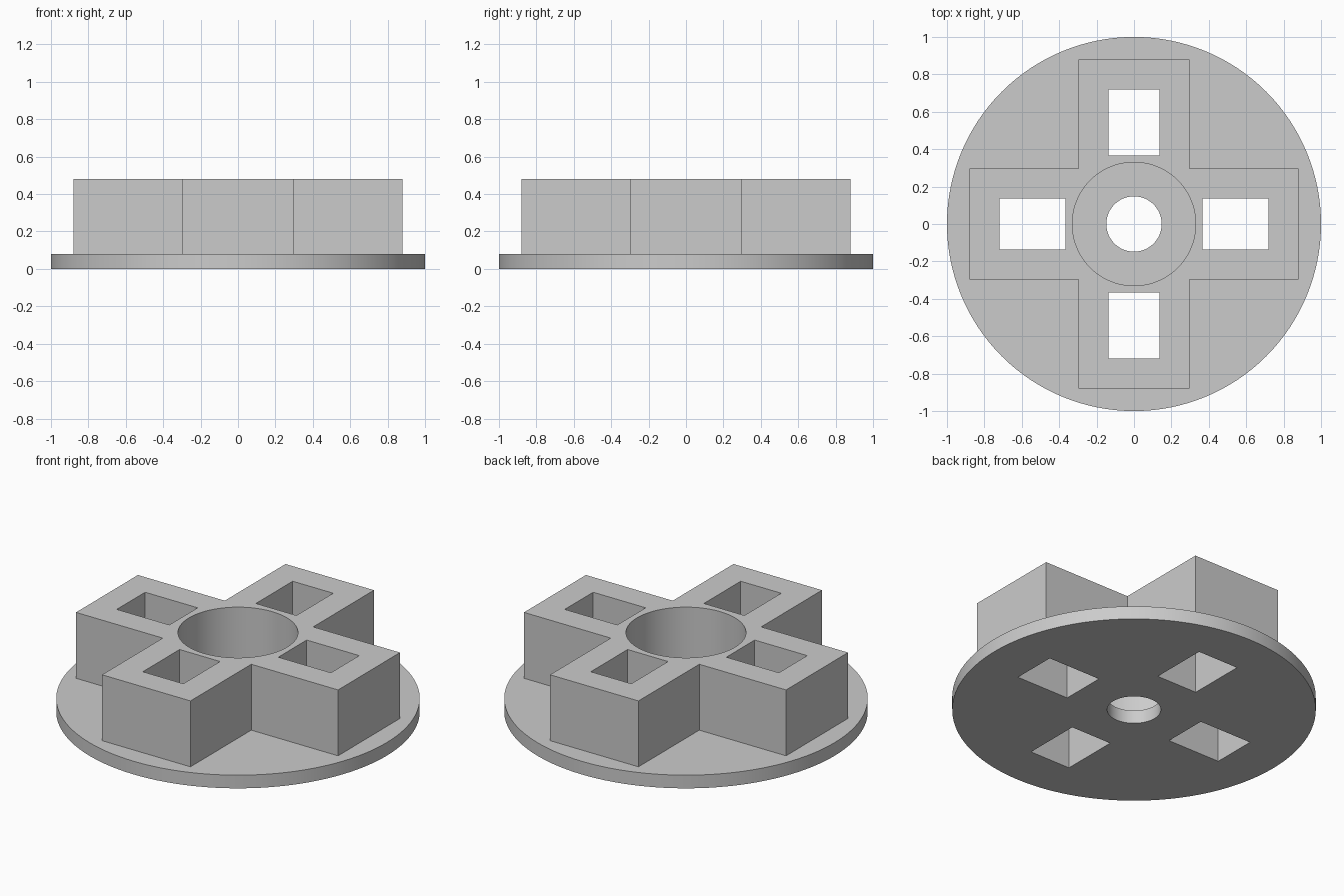
import bpy, bmesh, math

old = bpy.data.objects.get("Cube")
if old:
    bpy.data.objects.remove(old, do_unlink=True)

PLATE_R, PLATE_TOP, TOP = 1.0, 0.08, 0.48
ARM_L, ARM_W = 0.88, 0.297
SLOT_IN, SLOT_OUT, SLOT_W = 0.366, 0.719, 0.136
BORE_R, HOLE_R = 0.33, 0.148

grey = bpy.data.materials.new("plain grey")
grey.use_nodes = True
colour = (0.6, 0.6, 0.6, 1)
grey.diffuse_color = colour
grey.node_tree.nodes["Principled BSDF"].inputs["Base Color"].default_value = colour


def prism(name, outline, z0, z1):
    """Extrude a closed counter-clockwise outline from z0 to z1."""
    bm = bmesh.new()
    face = bm.faces.new([bm.verts.new((x, y, z0)) for x, y in outline])
    grown = bmesh.ops.extrude_face_region(bm, geom=[face], use_keep_orig=True)
    for v in grown["geom"]:
        if isinstance(v, bmesh.types.BMVert):
            v.co.z = z1
    bmesh.ops.recalc_face_normals(bm, faces=bm.faces)
    mesh = bpy.data.meshes.new(name)
    bm.to_mesh(mesh)
    bm.free()
    mesh.materials.append(grey)
    obj = bpy.data.objects.new(name, mesh)
    bpy.context.collection.objects.link(obj)
    return obj


def circle(r, n):
    return [(r * math.cos(math.tau * i / n), r * math.sin(math.tau * i / n)) for i in range(n)]


def turn(points, quarter):
    for _ in range(quarter):
        points = [(-y, x) for x, y in points]
    return points


def combine(target, tool, operation):
    mod = target.modifiers.new(operation.lower(), "BOOLEAN")
    mod.operation, mod.solver, mod.object = operation, "EXACT", tool
    bpy.context.view_layer.objects.active = target
    bpy.ops.object.modifier_apply(modifier=mod.name)
    bpy.data.objects.remove(tool, do_unlink=True)


# Round base plate with the cross-shaped block fused on top
body = prism("flanged_cross_hub", circle(PLATE_R, 128), 0, PLATE_TOP)
arm = [(ARM_W, -ARM_W), (ARM_L, -ARM_W), (ARM_L, ARM_W)]
cross = [p for q in range(4) for p in turn(arm, q)]
combine(body, prism("cross_block", cross, PLATE_TOP / 2, TOP), "UNION")

# Wide bore down to the plate, then a small hole through it
combine(body, prism("bore_cutter", circle(BORE_R, 96), PLATE_TOP, TOP + 0.1), "DIFFERENCE")
combine(body, prism("hole_cutter", circle(HOLE_R, 64), -0.1, TOP), "DIFFERENCE")

# Rectangular slot right through each arm
slot = [(SLOT_IN, -SLOT_W), (SLOT_OUT, -SLOT_W), (SLOT_OUT, SLOT_W), (SLOT_IN, SLOT_W)]
for q in range(4):
    combine(body, prism("slot_cutter", turn(slot, q), -0.1, TOP + 0.1), "DIFFERENCE")

# Smooth round walls, crisp edges
bpy.ops.object.select_all(action="DESELECT")
body.select_set(True)
bpy.context.view_layer.objects.active = body
bpy.ops.object.shade_smooth_by_angle(angle=math.radians(30))
